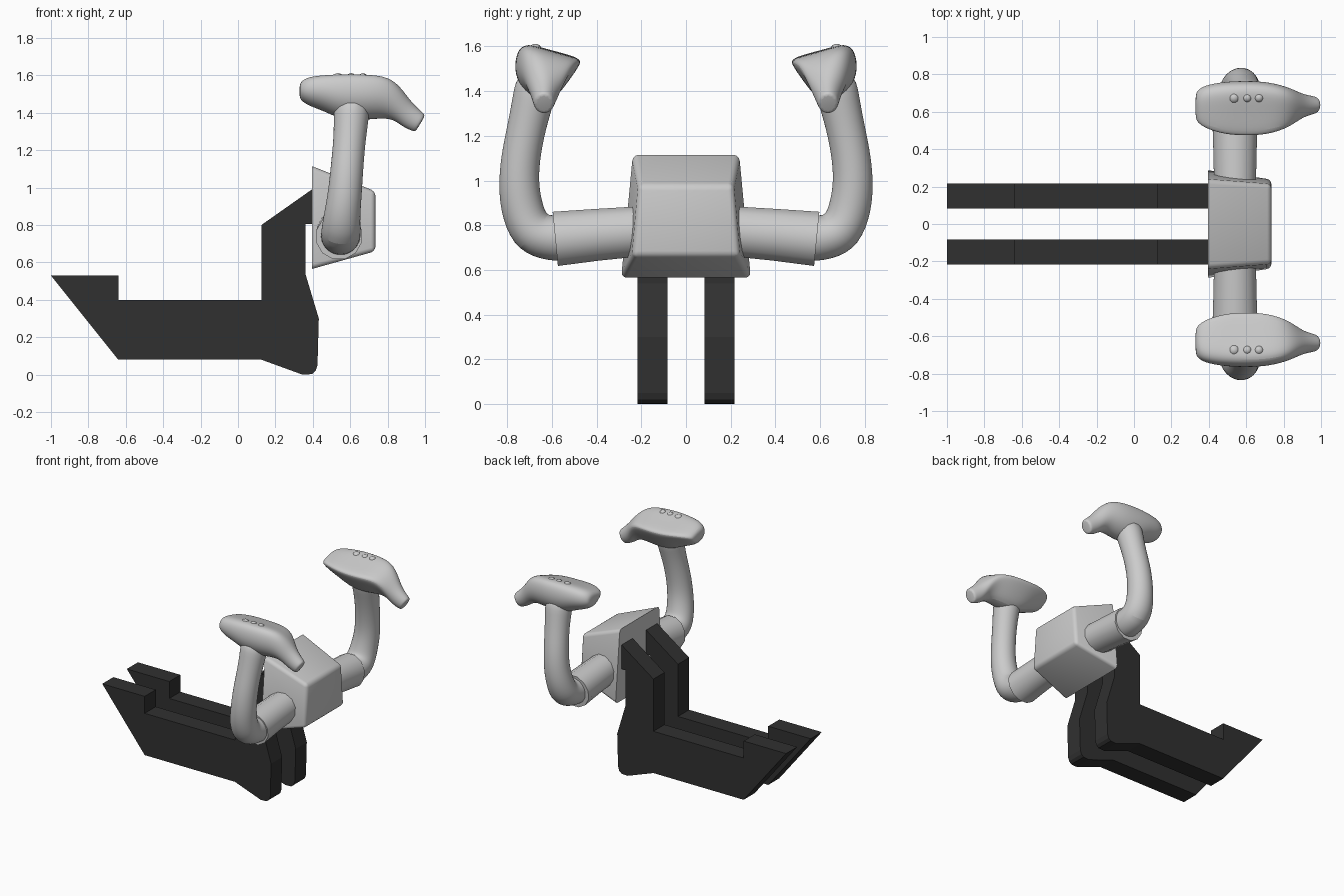
import bpy, bmesh, math
from mathutils import Vector

if "Cube" in bpy.data.objects:
    bpy.data.objects.remove(bpy.data.objects["Cube"])


def make_object(name, bm, smooth=False, subsurf=0, mirror=True):
    bmesh.ops.recalc_face_normals(bm, faces=bm.faces[:])
    mesh = bpy.data.meshes.new(name)
    bm.to_mesh(mesh)
    bm.free()
    obj = bpy.data.objects.new(name, mesh)
    bpy.context.collection.objects.link(obj)
    bpy.context.view_layer.objects.active = obj
    bpy.ops.object.select_all(action='DESELECT')
    obj.select_set(True)
    if smooth:
        bpy.ops.object.shade_smooth_by_angle(angle=math.radians(40))
    if subsurf:
        mod = obj.modifiers.new("Subdivision", 'SUBSURF')
        mod.levels = mod.render_levels = subsurf
    if mirror:
        mod = obj.modifiers.new("Mirror", 'MIRROR')
        mod.use_axis = (False, True, False)
        mod.use_mirror_merge = False
    return obj


def loft(rings):
    """Skin a list of point rings and cap both ends."""
    bm = bmesh.new()
    loops = [[bm.verts.new(p) for p in ring] for ring in rings]
    n = len(loops[0])
    for a, b in zip(loops, loops[1:]):
        for i in range(n):
            j = (i + 1) % n
            bm.faces.new((a[i], a[j], b[j], b[i]))
    bm.faces.new(loops[0][::-1])
    bm.faces.new(loops[-1])
    return bm


def tube_rings(path, sides):
    """Rings across a path of (x, y, z, radius) bending in the YZ plane."""
    pts = [Vector(p[:3]) for p in path]
    rings = []
    for i, p in enumerate(pts):
        t = (pts[min(i + 1, len(pts) - 1)] - pts[max(i - 1, 0)]).normalized()
        side = Vector((1, 0, 0))
        side = (side - t * side.dot(t)).normalized()
        up = t.cross(side)
        r = path[i][3]
        rings.append([p + r * (math.cos(a) * side + math.sin(a) * up)
                      for a in (2 * math.pi * (k + 0.5) / sides for k in range(sides))])
    return rings


# Pair of dark mounting brackets
outline = [(-1, .53), (-.64, .53), (-.64, .40), (.125, .40), (.125, .80),
           (.395, .99), (.395, .805), (.36, .805), (.36, .54), (.432, .30),
           (.425, .05), (.415, .02), (.395, .003), (.345, 0), (.125, .08), (-.64, .08)]
brackets = make_object("mounting_brackets",
                       loft([[(x, y, z) for x, z in outline] for y in (.082, .216)]))
dark = bpy.data.materials.new("dark")
dark.diffuse_color = (.03, .03, .03, 1)
dark.use_nodes = True
dark.node_tree.nodes["Principled BSDF"].inputs["Base Color"].default_value = dark.diffuse_color
brackets.data.materials.append(dark)

# Tapered hub with rounded front and side edges
back = [(.395, -.29, .565), (.395, .29, .565), (.395, .238, 1.115), (.395, -.238, 1.115)]
front = [(.735, -.24, .66), (.735, .24, .66), (.735, .212, .98), (.735, -.212, .98)]
bm = loft([back, front])
edges = [e for e in bm.edges if any(v.co.x > .5 for v in e.verts)]
bmesh.ops.bevel(bm, geom=edges, offset=.025, segments=3, profile=.5, affect='EDGES')
make_object("hub", bm, smooth=True, mirror=False)

# Sleeves leaving the hub sideways
sleeve = tube_rings([(.54, .18, .775, .115), (.54, .40, .757, .12), (.54, .585, .739, .126)], 12)
sleeve.append([Vector((.54, .585, .739)) + (p - Vector((.54, .585, .739))) * .84 for p in sleeve[-1]])
make_object("sleeves", loft(sleeve), smooth=True)

# Curved arms rising to the grips
arm = [(.545, .48, .745, .108), (.55, .60, .74, .110), (.55, .688, .763, .110),
       (.556, .73, .85, .101), (.572, .75, .97, .094), (.582, .742, 1.10, .091),
       (.595, .713, 1.24, .089), (.605, .685, 1.36, .096), (.61, .655, 1.48, .105)]
make_object("arms", loft(tube_rings(arm, 12)), smooth=True, subsurf=2)

# Grip heads: wedge section (u outward, v up) blending to a round thumb horn
wedge = [(1.05, .55), (.95, .90), (.75, 1.02), (.45, 1.03), (-.2, .90), (-.95, .78),
         (-1.05, .70), (-.95, .58), (-.6, .27), (-.2, -.04), (.35, -.04), (.85, .2)]
circle = [(1.08 * math.cos(k * math.pi / 6), .5 + .54 * math.sin(k * math.pi / 6 - .0))
          for k in range(12)]
# x, y centre, half width, bottom z, top z, roundness, slant
stations = [(.328, .63, .06, 1.485, 1.545, .5, 0), (.34, .63, .085, 1.465, 1.57, .4, 0),
            (.38, .628, .112, 1.44, 1.59, .2, 0), (.46, .622, .134, 1.415, 1.598, .1, 0),
            (.56, .62, .145, 1.365, 1.602, 0, 0), (.70, .62, .142, 1.37, 1.60, 0, 0),
            (.80, .623, .115, 1.38, 1.588, .1, .01), (.86, .628, .085, 1.355, 1.535, .5, .02),
            (.905, .633, .058, 1.325, 1.455, 1, .04), (.965, .636, .045, 1.302, 1.395, 1, .05),
            (.977, .636, .038, 1.302, 1.385, 1, .05)]
rings = []
for x, yc, hw, zb, zt, rnd, slant in stations:
    ring = []
    for (u, v), (cu, cv) in zip(wedge, circle):
        u, v = u + (cu - u) * rnd, v + (cv - v) * rnd
        ring.append((x + slant * (v - .5), yc + hw * u, zb + (zt - zb) * v))
    rings.append(ring)
make_object("grip_heads", loft(rings), smooth=True, subsurf=2)

# Three push buttons on each grip
bm = bmesh.new()
for x, r in ((.535, .031), (.605, .025), (.668, .025)):
    ball = bmesh.ops.create_uvsphere(bm, u_segments=16, v_segments=10, radius=r)
    bmesh.ops.translate(bm, verts=ball["verts"], vec=(x, .675, 1.612 - r))
make_object("buttons", bm, smooth=True)
